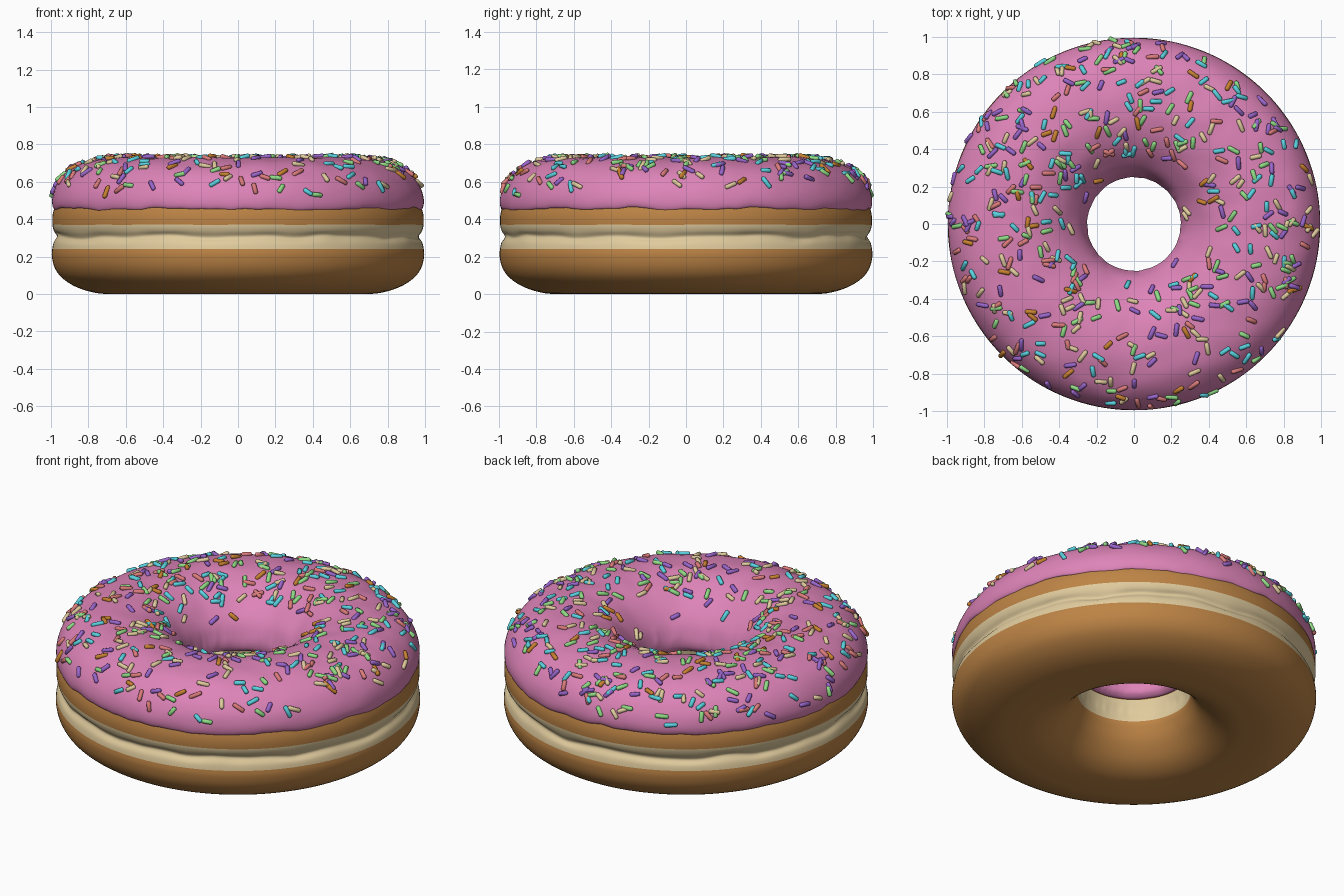
import bpy, math, random
from mathutils import Vector, noise

if "Cube" in bpy.data.objects:
    bpy.data.objects.remove(bpy.data.objects["Cube"])

random.seed(7)
SEG = 160


def mat(name, rgb):
    m = bpy.data.materials.new(name)
    m.diffuse_color = (*rgb, 1)
    m.use_nodes = True
    m.node_tree.nodes["Principled BSDF"].inputs["Base Color"].default_value = m.diffuse_color
    return m


PINK = mat("pink_icing", (0.73, 0.23, 0.48))
BROWN = mat("baked_dough", (0.51, 0.23, 0.06))
CREAM = mat("pale_dough", (0.75, 0.60, 0.34))
SPRINKLES = [mat("sprinkle_cyan", (0.10, 0.65, 0.75)),
             mat("sprinkle_green", (0.28, 0.72, 0.24)),
             mat("sprinkle_purple", (0.32, 0.13, 0.60)),
             mat("sprinkle_salmon", (0.72, 0.20, 0.20)),
             mat("sprinkle_orange", (0.58, 0.22, 0.03)),
             CREAM]


def smooth_loop(pts, n=4):
    """Closed Catmull-Rom curve through the profile points."""
    out, k = [], len(pts)
    for i in range(k):
        a, b, c, d = (Vector(pts[(i + j) % k]) for j in (-1, 0, 1, 2))
        for s in range(n):
            t = s / n
            out.append(0.5 * (2 * b + (c - a) * t + (2 * a - 5 * b + 4 * c - d) * t * t
                              + (3 * b - a - 3 * c + d) * t ** 3))
    return out


def add_mesh(name, verts, faces, mats):
    me = bpy.data.meshes.new(name)
    me.from_pydata(verts, [], faces)
    for m in mats:
        me.materials.append(m)
    for p in me.polygons:
        p.use_smooth = True
    ob = bpy.data.objects.new(name, me)
    bpy.context.collection.objects.link(ob)
    return ob


def lathe(name, prof, mats, warp, pick=None):
    """Turn a closed profile (counter-clockwise in r, z) around the z axis."""
    k, verts, faces, idx = len(prof), [], [], []
    for i in range(SEG):
        a = 2 * math.pi * i / SEG
        for r, z in prof:
            r, z = warp(r, z, a)
            verts.append((r * math.cos(a), r * math.sin(a), z))
    for i in range(SEG):
        i2 = (i + 1) % SEG
        for j in range(k):
            j2 = (j + 1) % k
            faces.append((i * k + j, i2 * k + j, i2 * k + j2, i * k + j2))
            idx.append(pick((prof[j][1] + prof[j2][1]) / 2) if pick else 0)
    ob = add_mesh(name, verts, faces, mats)
    ob.data.polygons.foreach_set("material_index", idx)
    return ob


def wobble(a, f, seed):
    return noise.noise(Vector((math.cos(a) * f, math.sin(a) * f, seed)))


# Dough ring with a pale band and crease round the middle
dough = smooth_loop([(0.62, 0.0), (0.75, 0.004), (0.86, 0.035), (0.94, 0.085), (0.98, 0.14),
                     (0.995, 0.2), (0.993, 0.24), (0.985, 0.275), (0.966, 0.305), (0.983, 0.335),
                     (0.992, 0.37), (0.990, 0.43), (0.965, 0.5), (0.91, 0.59), (0.82, 0.66),
                     (0.64, 0.70), (0.46, 0.66), (0.36, 0.58), (0.31, 0.48), (0.297, 0.41),
                     (0.30, 0.37), (0.312, 0.30), (0.308, 0.24), (0.318, 0.2), (0.355, 0.13),
                     (0.43, 0.055), (0.52, 0.012)])


def dough_warp(r, z, a):
    w = math.exp(-((z - 0.305) / 0.03) ** 2)
    return r + 0.006 * w * wobble(a, 9, 3), max(0, z + w * 0.022 * wobble(a, 4, 1))


lathe("dough_ring", dough, [BROWN, CREAM], dough_warp,
      lambda z: 1 if 0.24 < z < 0.37 else 0)

# Icing shell with an uneven lower edge
icing = smooth_loop([(0.972, 0.458), (0.990, 0.465), (0.993, 0.51), (0.975, 0.57), (0.93, 0.635),
                     (0.86, 0.686), (0.76, 0.719), (0.64, 0.731), (0.53, 0.717), (0.42, 0.672),
                     (0.34, 0.607), (0.285, 0.54), (0.257, 0.47), (0.25, 0.42), (0.262, 0.385),
                     (0.302, 0.375), (0.33, 0.48), (0.40, 0.60), (0.64, 0.68), (0.82, 0.64),
                     (0.93, 0.53)])


def icing_warp(r, z, a):
    edge = max(0, 1 - abs(z - 0.45) / 0.09)
    p = Vector((r * math.cos(a), r * math.sin(a), z))
    bump = 0.007 * noise.noise(p * 8)
    r2 = min(r + 0.004 * wobble(a, 6, 8) * edge, 0.997)
    return r2, z + bump + 0.016 * edge * (wobble(a, 5, 5) + 0.5 * wobble(a, 12, 6))


lathe("icing", icing, [PINK], icing_warp)

# Sprinkles scattered over the icing, one object per colour
top = icing[8:48]
steps = []
for p, q in zip(top, top[1:]):
    d = q - p
    n = Vector((d.y, -d.x)).normalized()
    fade = 0.35 if p.x < 0.36 else 1.0
    steps.append((p, q, n, p.x * d.length * (0.1 + max(0, n.y)) * fade))
weights = [s[3] for s in steps]
RINGS = [(-1, 0.55), (-0.8, 1), (0.8, 1), (1, 0.55)]
SIDES = 8
data = [([], []) for _ in SPRINKLES]
for _ in range(480):
    p, q, n, _w = random.choices(steps, weights)[0]
    c = p.lerp(q, random.random())
    a = random.uniform(0, 2 * math.pi)
    out = Vector((math.cos(a), math.sin(a), 0))
    around = Vector((-math.sin(a), math.cos(a), 0))
    up = Vector((0, 0, 1))
    nrm = (out * n.x + up * n.y).normalized()
    slope = nrm.cross(around)
    t = random.uniform(0, math.pi)
    axis = around * math.cos(t) + slope * math.sin(t)
    axis = (axis + nrm * random.uniform(-0.25, 0.25)).normalized()
    u = axis.cross(nrm).normalized()
    v = axis.cross(u)
    r, z = icing_warp(c.x, c.y, a)
    centre = out * r + up * z + nrm * 0.004
    half, rad = random.uniform(0.027, 0.037), 0.0125
    verts, faces = random.choices(data, [5, 5, 5, 3, 2, 5])[0]
    b = len(verts)
    for s, k in RINGS:
        for i in range(SIDES):
            g = 2 * math.pi * i / SIDES
            verts.append(centre + axis * half * s
                         + (u * math.cos(g) + v * math.sin(g)) * rad * k)
    for j in range(len(RINGS) - 1):
        for i in range(SIDES):
            i2 = (i + 1) % SIDES
            faces.append((b + j * SIDES + i, b + j * SIDES + i2,
                          b + (j + 1) * SIDES + i2, b + (j + 1) * SIDES + i))
    last = b + (len(RINGS) - 1) * SIDES
    faces.append(tuple(b + i for i in reversed(range(SIDES))))
    faces.append(tuple(last + i for i in range(SIDES)))
for m, (verts, faces) in zip(SPRINKLES, data):
    name = m.name if m is not CREAM else "sprinkle_cream"
    add_mesh(name, verts, faces, [m])
